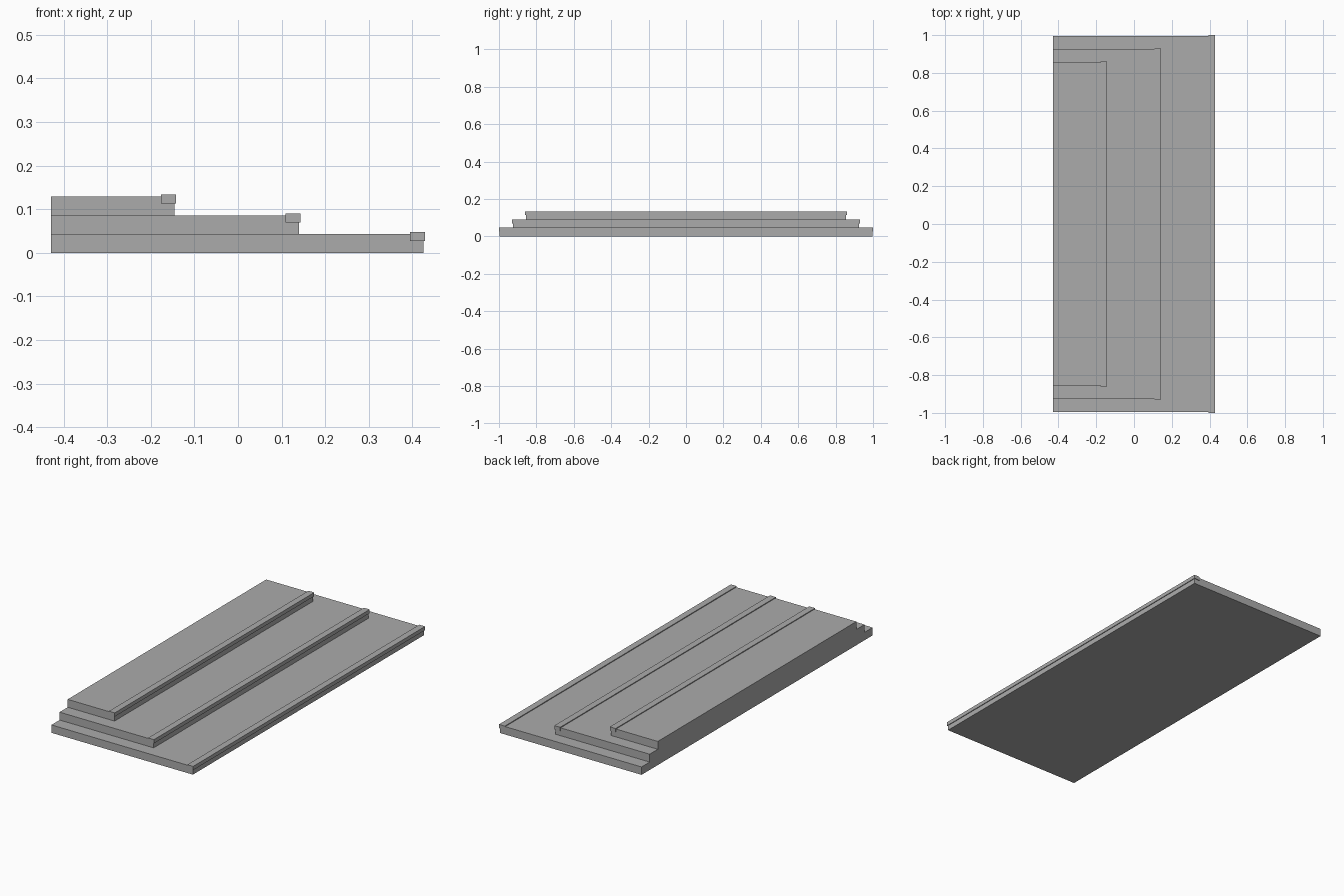
import bpy

if "Cube" in bpy.data.objects:
    bpy.data.objects.remove(bpy.data.objects["Cube"])

# Single stone colour
stone = bpy.data.materials.new("grey stone")
stone.diffuse_color = (0.41, 0.41, 0.41, 1)
stone.use_nodes = True
stone.node_tree.nodes["Principled BSDF"].inputs["Base Color"].default_value = stone.diffuse_color


def box(name, x0, x1, half_y, z0, z1):
    """Flat-faced box, symmetrical about y = 0."""
    bpy.ops.mesh.primitive_cube_add(size=1, location=((x0 + x1) / 2, 0, (z0 + z1) / 2))
    ob = bpy.context.object
    ob.name = name
    ob.scale = (x1 - x0, 2 * half_y, z1 - z0)
    bpy.ops.object.transform_apply(location=False, rotation=False, scale=True)
    ob.data.materials.append(stone)


BACK, RISE, RUN, SIDE = -0.429, 0.043, 0.2855, 0.07

# Three stacked steps, each with a raised nosing strip along its front edge
for i, label in enumerate(("lower", "middle", "upper")):
    front = 0.425 - i * RUN
    half = 0.996 - i * SIDE
    top = RISE * (i + 1)
    box(label + "_step", BACK, front, half, RISE * i, top)
    box(label + "_nosing", front - 0.031, front + 0.004, half + 0.004, top - 0.016, top + 0.0045)
